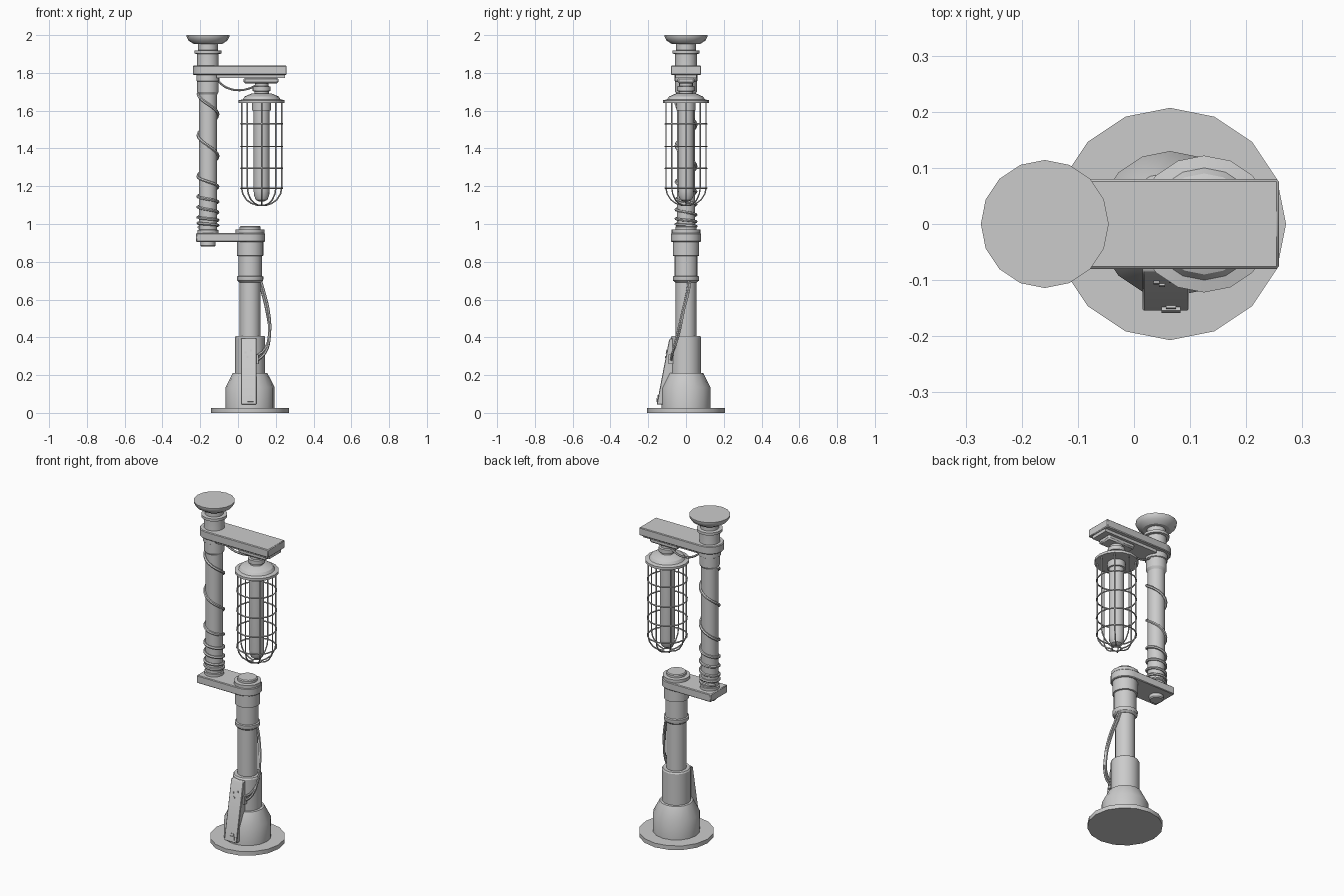
import bpy, bmesh
from math import sin, cos, pi
from mathutils import Vector

if "Cube" in bpy.data.objects:
    bpy.data.objects.remove(bpy.data.objects["Cube"])

BX, PX, LX = 0.064, -0.159, 0.125   # axes of base, upper post, lamp


def finish(name, bm, bevel=0):
    bmesh.ops.recalc_face_normals(bm, faces=bm.faces)
    me = bpy.data.meshes.new(name)
    bm.to_mesh(me)
    bm.free()
    ob = bpy.data.objects.new(name, me)
    bpy.context.collection.objects.link(ob)
    if bevel:
        m = ob.modifiers.new("bevel", 'BEVEL')
        m.width, m.segments, m.limit_method = bevel, 1, 'ANGLE'
    smooth(ob)
    return ob


def smooth(ob):
    bpy.ops.object.select_all(action='DESELECT')
    ob.select_set(True)
    bpy.context.view_layer.objects.active = ob
    bpy.ops.object.shade_smooth_by_angle(angle=0.52)


def lathe(name, cx, profile, n=16):
    """Closed turned part from (radius, z) points, bottom to top."""
    bm = bmesh.new()
    rings = [[bm.verts.new((cx + r * cos(2 * pi * i / n), r * sin(2 * pi * i / n), z))
              for i in range(n)] for r, z in profile]
    for a, b in zip(rings, rings[1:]):
        for i in range(n):
            j = (i + 1) % n
            bm.faces.new((a[i], a[j], b[j], b[i]))
    bm.faces.new(rings[0])
    bm.faces.new(rings[-1])
    return finish(name, bm)


def prism(name, pts, move, bevel=0):
    """Extrude a 3D outline along a vector."""
    bm = bmesh.new()
    f = bm.faces.new([bm.verts.new(p) for p in pts])
    g = bmesh.ops.extrude_face_region(bm, geom=[f])
    bmesh.ops.translate(bm, vec=move, verts=[v for v in g['geom'] if isinstance(v, bmesh.types.BMVert)])
    return finish(name, bm, bevel)


def plate(name, x0, x1, hw, z0, z1, bevel=0):
    return prism(name, [(x0, -hw, z0), (x1, -hw, z0), (x1, hw, z0), (x0, hw, z0)], (0, 0, z1 - z0), bevel)


def arm(name, cx, r, xend, z0, z1):
    """Flat arm, round about cx and square at xend."""
    s = 1 if xend > cx else -1
    pts = [(cx - s * r * sin(pi * i / 8), r * cos(pi * i / 8), z0) for i in range(9)]
    pts += [(xend, -r, z0), (xend, r, z0)]
    return prism(name, pts, (0, 0, z1 - z0), 0.004)


def tube(name, paths, r, kind='BEZIER', cyclic=False, res=5):
    """Round wire along one or more paths, turned into a mesh."""
    cu = bpy.data.curves.new(name, 'CURVE')
    cu.dimensions = '3D'
    cu.bevel_depth, cu.bevel_resolution, cu.resolution_u = r, 1, res
    cu.use_fill_caps = True
    for path in paths:
        sp = cu.splines.new(kind)
        if kind == 'BEZIER':
            sp.bezier_points.add(len(path) - 1)
            for p, co in zip(sp.bezier_points, path):
                p.co = co
                p.handle_left_type = p.handle_right_type = 'AUTO'
        else:
            sp.points.add(len(path) - 1)
            for p, co in zip(sp.points, path):
                p.co = (*co, 1)
        sp.use_cyclic_u = cyclic
    ob = bpy.data.objects.new(name, cu)
    bpy.context.collection.objects.link(ob)
    bpy.ops.object.select_all(action='DESELECT')
    ob.select_set(True)
    bpy.context.view_layer.objects.active = ob
    bpy.ops.object.convert(target='MESH')
    smooth(bpy.context.view_layer.objects.active)


# Base and lower column
lathe("base_disc", BX, [(.207, 0), (.207, .025)])
lathe("base_foot", BX, [(.13, .02), (.13, .135), (.092, .21), (.08, .212), (.08, .4), (.075, .408)])
lathe("lower_column", BX, [(.055, .38), (.055, .7)])
lathe("lower_collar", BX, [(.057, .69), (.068, .7), (.07, .708), (.07, .722), (.062, .725), (.062, .83),
                           (.07, .832), (.07, .905), (.07, .95), (.076, .952), (.076, .97),
                           (.055, .972), (.055, .985), (.05, .99)])
arm("lower_arm", BX, .08, -.222, .905, .952)

# Slanted control box with screws and latch
box = [(-.155, .045), (-.09, .385), (-.083, .395), (-.05, .395), (-.05, .045)]
prism("control_box", [(.015, y, z) for y, z in box], (.083, 0, 0), .003)
front = Vector((0, .065, .34)).normalized()
out = Vector((0, -.34, .065)).normalized()


def on_box(name, x, t, w, h, d):
    c = Vector((x, -.155, .045)) + front * t - out * .004
    u = Vector((w / 2, 0, 0))
    v = front * h / 2
    prism(name, [c - u - v, c + u - v, c + u + v, c - u + v], out * (d + .004))


for i, (x, t) in enumerate([(.04, .28), (.068, .29), (.05, .255)]):
    on_box("box_screw_%d" % i, x, t, .011, .011, .004)
on_box("box_latch", .066, .025, .034, .022, .006)
on_box("box_latch_tab", .066, .045, .018, .012, .004)

# Cables from the collar to the control box
tube("box_cables", [
    [(.118, .015, .705), (.135, .008, .65), (.163, -.02, .53), (.168, -.045, .42), (.145, -.07, .32), (.092, -.08, .27)],
    [(.112, .022, .705), (.125, .015, .65), (.15, -.01, .55), (.165, -.04, .41), (.14, -.065, .335), (.092, -.078, .295)],
], .007)
prism("cable_socket", [(.095, -.092, .26), (.095, -.068, .26), (.095, -.068, .31), (.095, -.092, .31)], (.014, 0, 0))

# Upper post, foot nut, collars and top cap
lathe("post_nut", PX, [(.034, .88), (.04, .886), (.04, .907)])
lathe("upper_post", PX, [(.055, .95), (.055, .968), (.048, .97), (.048, 1.69)])
lathe("upper_collar", PX, [(.048, 1.685), (.057, 1.7), (.057, 1.755), (.062, 1.758), (.062, 1.79), (.057, 1.84),
                           (.057, 1.9), (.072, 1.902), (.072, 1.918), (.052, 1.92), (.052, 1.955)])
lathe("top_cap", PX, [(.075, 1.953), (.102, 1.97), (.113, 1.99), (.114, 2.0)])

# Cable wound around the post, tighter towards the bottom
turns = [1.69, 1.47, 1.25, 1.145, 1.09, 1.035, 1.005, .982]
coil = []
for a, b in zip(turns, turns[1:]):
    for k in range(16):
        t = pi + 2 * pi * k / 16
        coil.append((PX + .053 * cos(t), .053 * sin(t), a + (b - a) * k / 16))
tube("wound_cable", [coil], .008, 'POLY')

# Upper arm and the stepped lamp mount
arm("upper_arm", PX, .08, .258, 1.79, 1.838)
plate("mount_plate", -.115, .25, .056, 1.772, 1.792)
plate("mount_step", .03, .215, .045, 1.745, 1.775, .008)
tube("lamp_cable", [[(-.105, .01, 1.755), (-.06, .02, 1.722), (.01, .025, 1.708), (.06, .02, 1.718), (.1, .005, 1.735)]], .006)

# Lamp head and glass tube
lathe("lamp_head", LX, [(.122, 1.64), (.122, 1.655), (.1, 1.66), (.09, 1.675), (.055, 1.69), (.038, 1.692),
                        (.038, 1.702), (.048, 1.704), (.048, 1.728), (.036, 1.73), (.036, 1.75)])
lathe("lamp_tube", LX, [(.012, 1.118), (.03, 1.128), (.04, 1.15), (.042, 1.175), (.042, 1.6),
                        (.05, 1.602), (.05, 1.645)])

# Wire cage: upright bars curving in below, and hoops
section = [(.106, 1.645), (.106, 1.19), (.1, 1.16), (.08, 1.128), (.055, 1.11), (.025, 1.1)]
bars = [[(LX + r * cos(pi * i / 4), r * sin(pi * i / 4), z) for r, z in section] for i in range(8)]
tube("cage_bars", bars, .004, 'POLY')
hoops = [(.11, 1.53), (.11, 1.41), (.11, 1.295), (.11, 1.19), (.025, 1.1)]
tube("cage_hoops", [[(LX + r * cos(pi * i / 8), r * sin(pi * i / 8), z) for i in range(16)]
                    for r, z in hoops], .004, 'POLY', True)
